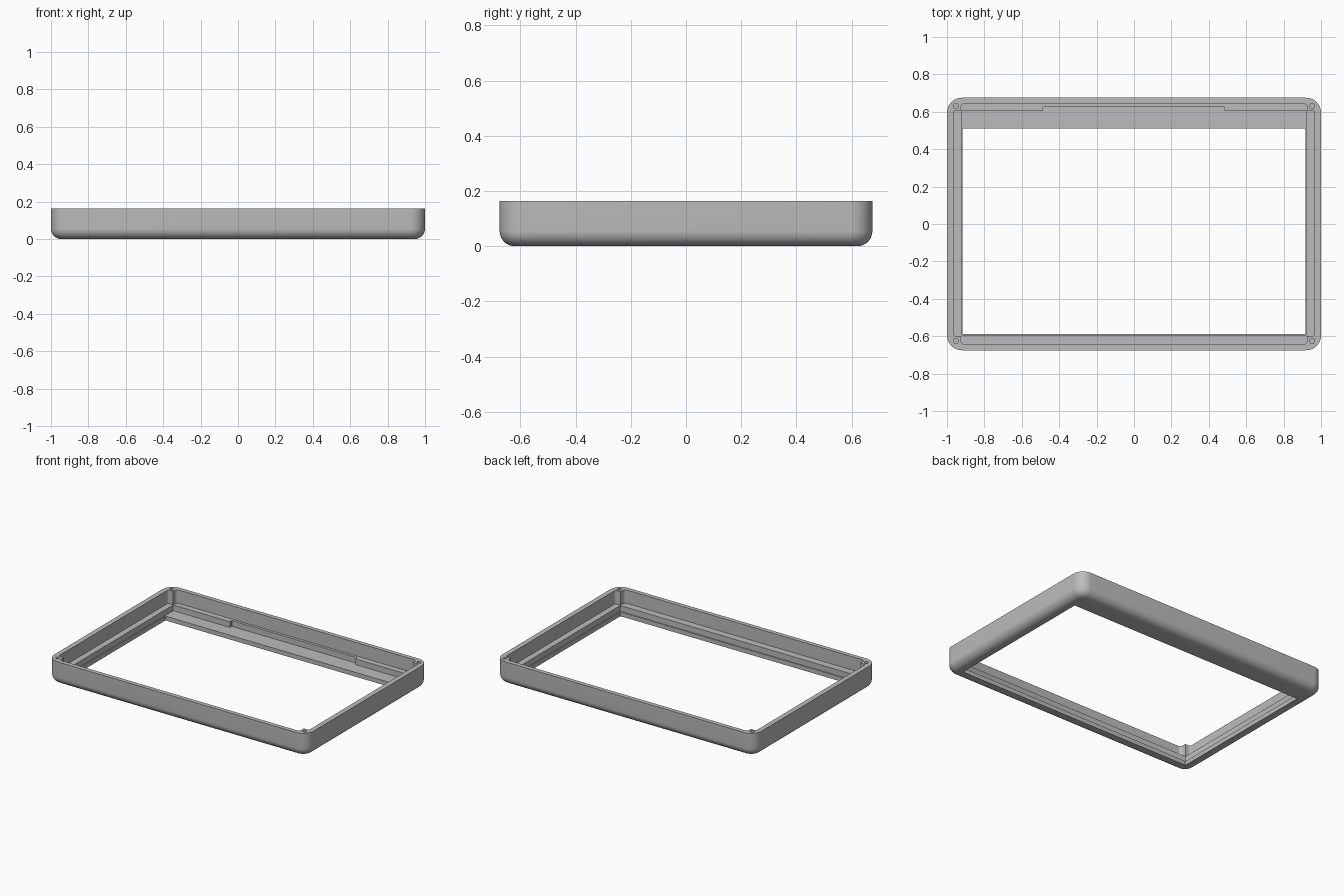
import bpy, bmesh
from math import sin, cos, pi

cube = bpy.data.objects.get("Cube")
if cube:
    bpy.data.objects.remove(cube, do_unlink=True)

TOP = 0.163

grey = bpy.data.materials.new("mid grey plastic")
grey.use_nodes = True
colour = (0.5, 0.5, 0.5, 1)
grey.diffuse_color = colour
grey.node_tree.nodes["Principled BSDF"].inputs["Base Color"].default_value = colour


def outline(x0, x1, y0, y1, radius, steps):
    """Rounded rectangle, counter-clockwise."""
    corners = [(x1, y1, -1, -1), (x0, y1, 1, -1), (x0, y0, 1, 1), (x1, y0, -1, 1)]
    points = []
    for i, (x, y, sx, sy) in enumerate(corners):
        for k in range(steps + 1):
            a = (i + k / steps) * pi / 2
            points.append((x + radius * (sx + cos(a)), y + radius * (sy + sin(a))))
    return points


def loft(name, layers):
    """Solid through a stack of (outline, height) layers."""
    bm = bmesh.new()
    rings = [[bm.verts.new((x, y, z)) for x, y in pts] for pts, z in layers]
    n = len(rings[0])
    for low, high in zip(rings, rings[1:]):
        for i in range(n):
            j = (i + 1) % n
            bm.faces.new((low[i], low[j], high[j], high[i]))
    bm.faces.new(rings[0][::-1])
    bm.faces.new(rings[-1])
    mesh = bpy.data.meshes.new(name)
    bm.to_mesh(mesh)
    bm.free()
    obj = bpy.data.objects.new(name, mesh)
    bpy.context.collection.objects.link(obj)
    mesh.materials.append(grey)
    return obj


def prism(name, x0, x1, y0, y1, z0, z1, radius=0.005, steps=3):
    pts = outline(x0, x1, y0, y1, radius, steps)
    return loft(name, [(pts, z0), (pts, z1)])


# Outer body: rounded corners and a rounded bottom edge
FILLET = 0.055
layers = []
for k in range(11):
    a = k / 10 * pi / 2
    d = FILLET * (1 - sin(a))
    layers.append((outline(d - 1, 1 - d, d - 0.675, 0.675 - d, 0.08 - d, 12),
                   FILLET * (1 - cos(a))))
layers.append((outline(-1, 1, -0.675, 0.675, 0.08, 12), TOP))
frame = loft("bezel_frame", layers)

# Cavity in two overlapping cuts, which leaves a post in each corner
LEDGE, FLOOR, OVER = 0.07, 0.03, 0.25
cutters = [
    prism("cavity_long_cut", -0.925, 0.925, -0.645, 0.645, LEDGE, OVER, 0.02, 6),
    prism("cavity_wide_cut", -0.965, 0.965, -0.598, 0.607, LEDGE, OVER, 0.01, 4),
    # Screen pocket, cable notch and window opening
    prism("screen_pocket_cut", -0.923, 0.923, -0.595, 0.605, FLOOR, OVER - 0.01),
    prism("cable_notch_cut", -0.487, 0.483, 0.5, 0.626, FLOOR, OVER - 0.02, 0.002, 1),
    prism("window_cut", -0.917, 0.917, -0.587, 0.51, -0.1, OVER + 0.01, 0.002, 1),
]
# Screw holes in the corner posts
R = 0.013
for x in (-0.953, 0.953):
    for y in (-0.626, 0.631):
        cutters.append(prism("screw_hole_cut", x - R, x + R, y - R, y + R,
                             0.06, OVER, R * 0.999, 5))

bpy.ops.object.select_all(action='DESELECT')
bpy.context.view_layer.objects.active = frame
frame.select_set(True)
for cutter in cutters:
    cutter.hide_render = True
    mod = frame.modifiers.new(cutter.name, 'BOOLEAN')
    mod.operation = 'DIFFERENCE'
    mod.solver = 'EXACT'
    mod.object = cutter
    bpy.ops.object.modifier_apply(modifier=mod.name)
for cutter in cutters:
    bpy.data.objects.remove(cutter, do_unlink=True)

bpy.ops.object.shade_smooth_by_angle(angle=pi / 6)
